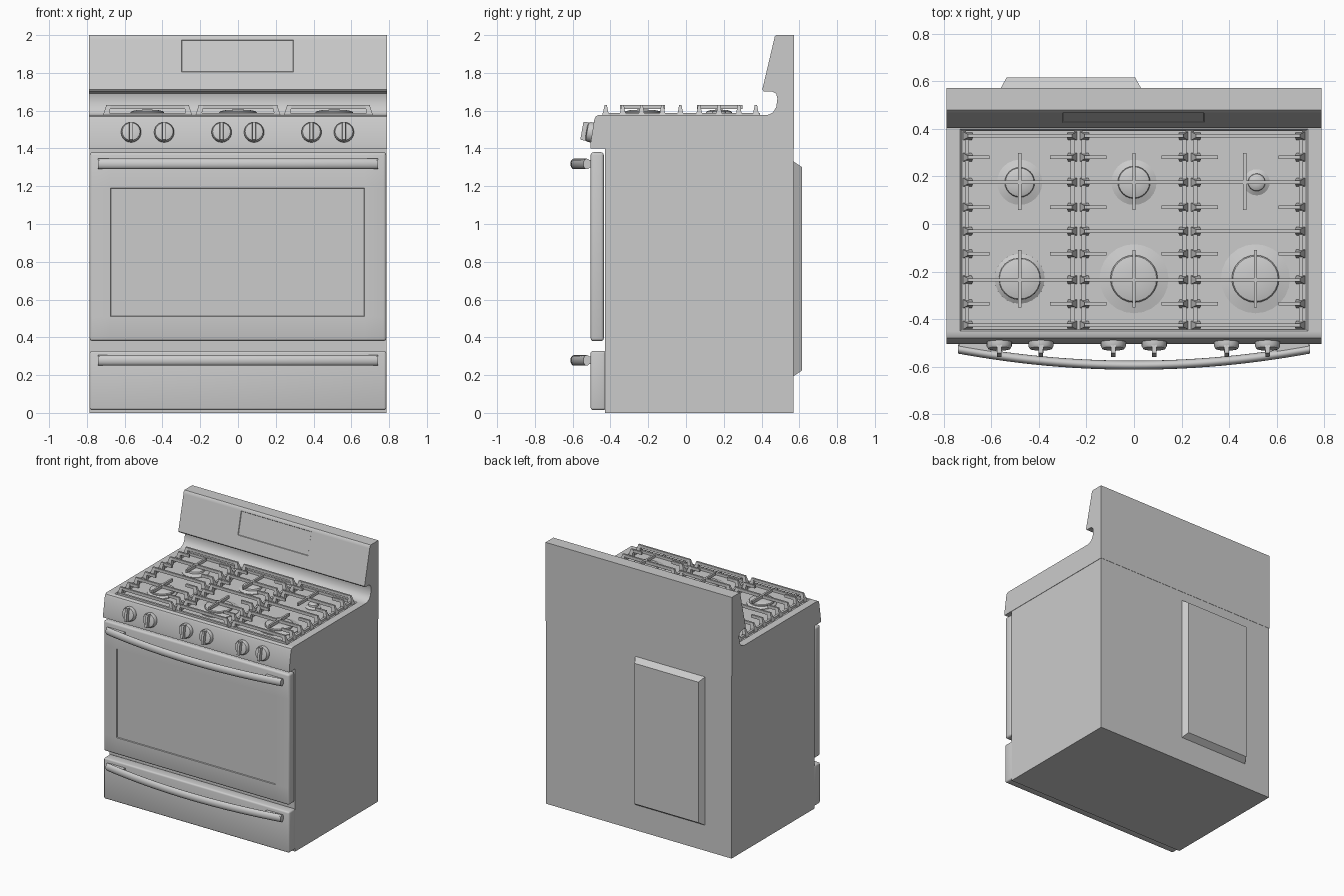
import bpy, bmesh
from math import sin, cos, pi, radians
from mathutils import Matrix, Vector

cube = bpy.data.objects.get("Cube")
if cube:
    bpy.data.objects.remove(cube)

grey = bpy.data.materials.new("plain_grey")
grey.use_nodes = True
COLOUR = (0.6, 0.6, 0.6, 1)
grey.diffuse_color = COLOUR
grey.node_tree.nodes["Principled BSDF"].inputs["Base Color"].default_value = COLOUR


def finish(name, bm, smooth=True):
    """Turn a bmesh into a named, shaded object."""
    bmesh.ops.recalc_face_normals(bm, faces=bm.faces)
    mesh = bpy.data.meshes.new(name)
    bm.to_mesh(mesh)
    bm.free()
    mesh.materials.append(grey)
    obj = bpy.data.objects.new(name, mesh)
    bpy.context.collection.objects.link(obj)
    if smooth:
        bpy.ops.object.select_all(action="DESELECT")
        obj.select_set(True)
        bpy.context.view_layer.objects.active = obj
        bpy.ops.object.shade_smooth_by_angle(angle=radians(35))
    return obj


def add_box(bm, x, y, z, taper=(1, 1), shift=0):
    """Box from (min, max) ranges; the top may be narrowed and shifted along x."""
    cx, cy = sum(x) / 2, sum(y) / 2
    rings = []
    for h, sx, sy, dx in ((z[0], 1, 1, 0), (z[1], *taper, shift)):
        rings.append([bm.verts.new((cx + dx + (px - cx) * sx, cy + (py - cy) * sy, h))
                      for px, py in ((x[0], y[0]), (x[1], y[0]), (x[1], y[1]), (x[0], y[1]))])
    skin(bm, rings)


def skin(bm, rings):
    """Join closed rings of vertices and cap both ends."""
    n = len(rings[0])
    for a, b in zip(rings, rings[1:]):
        for i in range(n):
            bm.faces.new((a[i], a[(i + 1) % n], b[(i + 1) % n], b[i]))
    bm.faces.new(rings[0][::-1])
    bm.faces.new(rings[-1])


def lathe(bm, profile, matrix, steps=24):
    """Spin (radius, height) pairs around the local z axis."""
    skin(bm, [[bm.verts.new(matrix @ Vector((r * cos(2 * pi * i / steps),
                                             r * sin(2 * pi * i / steps), h)))
               for i in range(steps)] for r, h in profile])


def recess(bm, normal, limits, depth, rim=0.004):
    """Cut a rectangle into the faces that point along normal and sink it."""
    bmesh.ops.recalc_face_normals(bm, faces=bm.faces)
    facing = lambda f: f.normal.dot(Vector(normal)) > 0.9
    for axis, pair in limits.items():
        for value in pair:
            faces = [f for f in bm.faces if facing(f)]
            geom = set(faces)
            for f in faces:
                geom.update(f.edges, f.verts)
            plane = Vector((0, 0, 0))
            plane[axis] = 1
            bmesh.ops.bisect_plane(bm, geom=list(geom), plane_co=plane * value, plane_no=plane)
    inside = [f for f in bm.faces if facing(f) and all(
        lo < f.calc_center_median()[a] < hi for a, (lo, hi) in limits.items())]
    bmesh.ops.inset_region(bm, faces=inside, thickness=rim, depth=-depth)


def bevel_all(bm, width):
    bmesh.ops.bevel(bm, geom=bm.edges[:], offset=width, segments=3, profile=0.5, affect="EDGES")


# Cabinet
bm = bmesh.new()
add_box(bm, (-0.785, 0.785), (-0.43, 0.57), (0, 1.4))
finish("cabinet", bm, False)

# Raised cover on the back
bm = bmesh.new()
lo, hi = [], []
for px, pz in ((0, 0), (1, 0), (1, 1), (0, 1)):
    lo.append(bm.verts.new((-0.56 + 0.59 * px, 0.57, 0.195 + 1.135 * pz)))
    hi.append(bm.verts.new((-0.535 + 0.54 * px, 0.615, 0.225 + 1.075 * pz)))
skin(bm, [lo, hi])
finish("back_cover", bm, False)

# Cooktop and backguard as one side profile
side = [(-0.505, 1.4), (-0.505, 1.43), (-0.485, 1.555), (-0.478, 1.57), (-0.465, 1.576),
        (0.43, 1.576), (0.46, 1.59), (0.478, 1.62), (0.484, 1.665), (0.477, 1.69),
        (0.455, 1.702), (0.412, 1.702), (0.404, 1.712), (0.47, 1.992), (0.478, 2.0),
        (0.572, 2.0), (0.572, 1.4)]
bm = bmesh.new()
skin(bm, [[bm.verts.new((x, y, z)) for y, z in side] for x in (-0.788, 0.788)])
recess(bm, (0, 0, 1), {0: (-0.73, 0.73), 1: (-0.45, 0.4)}, 0.008, 0.01)
recess(bm, (0, -0.97, 0.23), {0: (-0.3, 0.295), 2: (1.805, 1.975)}, 0.004)
finish("cooktop_and_backguard", bm)

# Oven door with window, and drawer
bm = bmesh.new()
add_box(bm, (-0.785, 0.785), (-0.505, -0.435), (0.38, 1.38))
bevel_all(bm, 0.015)
recess(bm, (0, -1, 0), {0: (-0.675, 0.67), 2: (0.51, 1.19)}, 0.006)
finish("oven_door", bm)
bm = bmesh.new()
add_box(bm, (-0.785, 0.785), (-0.505, -0.425), (0.015, 0.328))
bevel_all(bm, 0.012)
finish("drawer", bm)

# Bowed handles with end mounts
for name, z in (("oven_handle", 1.318), ("drawer_handle", 0.278)):
    bm = bmesh.new()
    rings = []
    for i in range(33):
        t = i / 16 - 1
        y = -0.593 + 0.068 * t * t
        rings.append([bm.verts.new((0.74 * t, y + 0.019 * cos(a), z + 0.028 * sin(a)))
                      for a in (2 * pi * k / 16 for k in range(16))])
    skin(bm, rings)
    for s in (-1, 1):
        add_box(bm, sorted((0.6 * s, 0.735 * s)), (-0.54, -0.5), (z - 0.02, z + 0.02))
    finish(name, bm)

# Control knobs with raised grips
for i, x in enumerate((-0.566, -0.391, -0.087, 0.085, 0.389, 0.561)):
    place = Matrix.Translation((x, -0.495, 1.484)) @ Matrix.Rotation(radians(80), 4, "X")
    bm = bmesh.new()
    lathe(bm, [(0.053, 0), (0.053, 0.018), (0.047, 0.029), (0.03, 0.033)], place)
    grip = bmesh.new()
    add_box(grip, (-0.011, 0.011), (-0.05, 0.05), (0.02, 0.057), (0.8, 0.96))
    grip.transform(place)
    mesh = bpy.data.meshes.new("grip")
    grip.to_mesh(mesh)
    grip.free()
    bm.from_mesh(mesh)
    bpy.data.meshes.remove(mesh)
    finish(f"knob_{i + 1}", bm)

# Burners: spreader plate and domed cap
burners = [(-0.48, 0.175, 0.095, 0.06), (-0.48, -0.23, 0.105, 0.085), (0, 0.175, 0.095, 0.065),
           (0, -0.23, 0.145, 0.095), (0.51, -0.23, 0.145, 0.095), (0.515, 0.175, 0.055, 0.035)]
for i, (x, y, plate, cap) in enumerate(burners):
    bm = bmesh.new()
    spot = Matrix.Translation((x, y, 1.566))
    lathe(bm, [(plate, 0), (plate, 0.006), (cap * 1.05, 0.017), (cap * 1.05, 0.024),
               (cap, 0.03), (cap * 0.75, 0.036), (cap * 0.3, 0.039)], spot)
    finish(f"burner_{i + 1}", bm)

# Grates: low frame, posts, crossing bars and short fingers
BASE, LOW, TOP = 1.567, 1.608, 1.63
rows = [(0.37, 1), (0.28, 0), (0.175, 1), (0.07, 0), (-0.03, 1),
        (-0.125, 0), (-0.235, 1), (-0.335, 0), (-0.425, 1)]
for name, x0, x1, back, front in (("right_grate", -0.718, -0.24, -0.48, -0.48),
                                  ("middle_grate", -0.228, 0.228, 0, 0),
                                  ("left_grate", 0.24, 0.718, 0.465, 0.51)):
    bm = bmesh.new()
    for edge, s in ((x0, 1), (x1, -1)):
        add_box(bm, sorted((edge + 0.008 * s, edge + 0.026 * s)), (-0.435, 0.385), (BASE, 1.587))
        for y, full in rows:
            add_box(bm, sorted((edge, edge + 0.036 * s)), (y - 0.018, y + 0.018),
                    (BASE, TOP), (0.6, 0.35), 0.014 * s)
            if not full:
                add_box(bm, sorted((edge + 0.02 * s, edge + 0.112 * s)),
                        (y - 0.007, y + 0.007), (LOW, TOP))
    for y, full in rows:
        if full:
            add_box(bm, (x0 + 0.02, x1 - 0.02), (y - 0.007, y + 0.007), (LOW, TOP))
    for y in (-0.435, 0.385):
        add_box(bm, (x0 + 0.01, x1 - 0.01), (y - 0.008, y + 0.008), (BASE, 1.587))
    for x, y in ((back, 0.178), (front, -0.23)):
        add_box(bm, (x - 0.007, x + 0.007), (y - 0.12, y + 0.12), (LOW, TOP))
    finish(name, bm, False)
